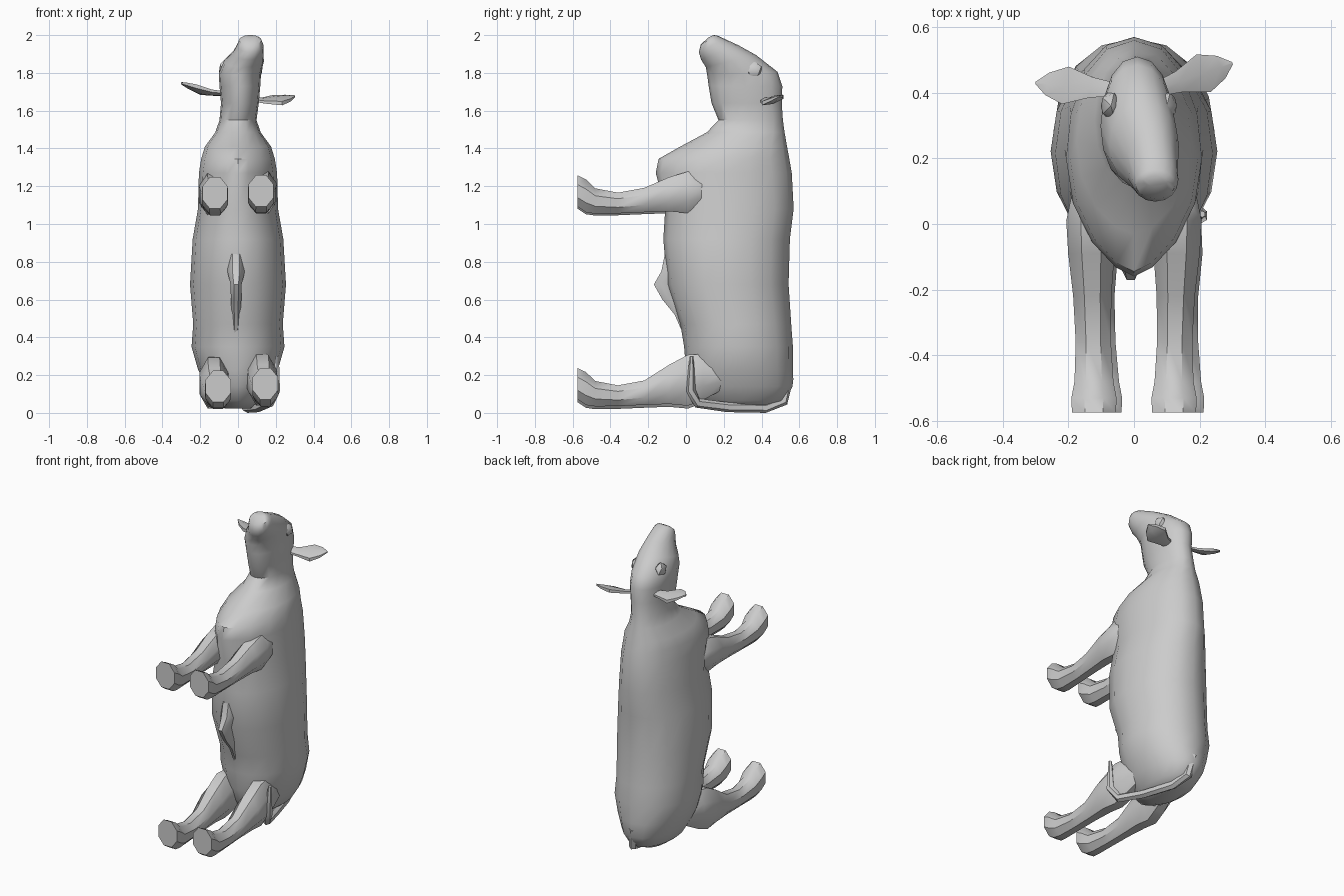
import bpy, bmesh, math
from mathutils import Vector

cube = bpy.data.objects.get("Cube")
if cube:
    bpy.data.objects.remove(cube, do_unlink=True)

grey = bpy.data.materials.new("hide_grey")
grey.use_nodes = True
grey.diffuse_color = (0.6, 0.6, 0.6, 1)
grey.node_tree.nodes["Principled BSDF"].inputs["Base Color"].default_value = grey.diffuse_color


def finish(name, bm):
    bmesh.ops.recalc_face_normals(bm, faces=bm.faces[:])
    mesh = bpy.data.meshes.new(name)
    bm.to_mesh(mesh)
    bm.free()
    mesh.materials.append(grey)
    ob = bpy.data.objects.new(name, mesh)
    bpy.context.collection.objects.link(ob)
    bpy.ops.object.select_all(action='DESELECT')
    ob.select_set(True)
    bpy.context.view_layer.objects.active = ob
    bpy.ops.object.shade_smooth_by_angle(angle=math.radians(42))


def loft(name, rings):
    """Skin a closed tube through rings with equal point counts."""
    bm = bmesh.new()
    loops = [[bm.verts.new(p) for p in ring] for ring in rings]
    n = len(loops[0])
    for a, b in zip(loops, loops[1:]):
        for i in range(n):
            j = (i + 1) % n
            bm.faces.new((a[i], a[j], b[j], b[i]))
    bm.faces.new(loops[0])
    bm.faces.new(loops[-1])
    finish(name, bm)


def oval(c, u, v, n=8):
    """Ring around c with half axes u and v."""
    c, u, v = Vector(c), Vector(u), Vector(v)
    ts = [2 * math.pi * (i + 0.5) / n for i in range(n)]
    return [c + u * math.cos(t) + v * math.sin(t) for t in ts]


def trunk_ring(belly, back, w, n=16):
    """Section from belly (y, z) to back (y, z); the brisket is keeled, the muzzle swings left."""
    f, b = Vector((0, *belly)), Vector((0, *back))
    mid = (f + b) / 2
    keel = 0.95 + 0.45 * math.exp(-((mid.z - 1.3) / 0.13) ** 2)
    swing = 0.01 + 0.055 * min(1, max(0, (mid.z - 1.82) / 0.11))
    pts = []
    for i in range(n):
        t = 2 * math.pi * i / n
        c, s = math.cos(t), math.sin(t)
        p = mid + (b - f) / 2 * s
        p.x = w * math.copysign(abs(c) ** (keel if s < 0 else 0.95), c)
        if mid.z > 1.6:
            p.x += swing
        pts.append(p)
    return pts


# Torso and neck are level sections: z, belly y, back y, half width
torso = [
    (.024, .18, .43, .07), (.065, .07, .52, .125), (.14, .03, .565, .17),
    (.23, .0, .566, .212), (.35, -.01, .566, .246), (.47, -.03, .557, .237),
    (.68, -.10, .543, .254), (.92, -.12, .55, .24), (1.08, -.11, .57, .212),
    (1.27, -.16, .56, .207), (1.345, -.145, .547, .195), (1.41, -.03, .535, .175),
    (1.485, .11, .522, .12), (1.55, .172, .513, .098), (1.64, .135, .507, .1),
    (1.73, .12, .51, .108),
]
# Head sections tilt toward the muzzle: belly y z, back y z, half width
head = [
    (.112, 1.79, .485, 1.805, .112), (.105, 1.83, .37, 1.895, .106),
    (.08, 1.87, .28, 1.945, .08), (.068, 1.91, .20, 1.982, .07),
    (.078, 1.95, .165, 1.998, .06), (.115, 1.985, .145, 2.0, .036),
]
loft("body_and_head",
     [trunk_ring((f, z), (b, z), w) for z, f, b, w in torso]
     + [trunk_ring((fy, fz), (by, bz), w) for fy, fz, by, bz, w in head])

# One limb profile serves all legs: y, low z, high z, from hoof to inside the trunk
limb = [(-.575, .065, .235), (-.53, .035, .213), (-.48, .028, .165), (-.36, .03, .142),
        (-.22, .036, .168), (-.09, .04, .225), (.01, .03, .255), (.09, .06, .24), (.2, .12, .17)]


def leg(name, hip_x, foot_x, base, thigh):
    rings = []
    for y, lo, hi in limb:
        k = min(1, max(0, -y / 0.45))
        hi += thigh * max(0, y + 0.2)
        w = min(0.082, 0.03 + 0.25 * (hi - lo))
        centre = (hip_x * (1 - max(0, y)) + (foot_x - hip_x) * k, y, base + (lo + hi) / 2)
        rings.append(oval(centre, (w, 0, 0), (0, 0, (hi - lo) * 0.53)))
    loft(name, rings)


leg("front_leg_left", .132, .122, 1.025, 0)
leg("front_leg_right", -.132, -.122, 1.015, 0)
leg("hind_leg_left", .13, .145, .005, .24)
leg("hind_leg_right", -.13, -.105, -.01, .24)


# Ears: cupped leaves running from the poll out to a tip
def ear(name, root, tip, wide):
    root, tip, wide = Vector(root), Vector(tip), Vector(wide)
    rings = []
    for k, s in ((0, .35), (.3, .55), (.62, 1), (.85, .6), (1, .06)):
        c = root.lerp(tip, k) - Vector((0, 0, 0.014 * math.sin(math.pi * k)))
        rings.append(oval(c, wide * s, (0, 0, .006 + .015 * s), 6))
    loft(name, rings)


ear("ear_left", (.07, .41, 1.66), (.30, .49, 1.675), (.025, -.066, -.02))
ear("ear_right", (-.06, .41, 1.69), (-.30, .43, 1.745), (.012, .066, -.02))

# Eye bulges sunk under the brow
for name, pos in (("eye_left", (.1, .36, 1.815)), ("eye_right", (-.07, .36, 1.825))):
    bm = bmesh.new()
    bmesh.ops.create_icosphere(bm, subdivisions=1, radius=0.046)
    for v in bm.verts:
        v.co.x *= 0.75
        v.co += Vector(pos)
    finish(name, bm)

# Belly ridge: z, front y and half width, sunk into the trunk
ridge = [(.36, .01, .02), (.52, -.06, .025), (.60, -.125, .03),
         (.68, -.17, .032), (.75, -.13, .05), (.84, -.112, .05)]
loft("belly_ridge", [oval((-.01, y + .06, z), (w, 0, 0), (0, .065, 0)) for z, y, w in ridge])

# Tail wrapped under the rump and up the left thigh
path = [Vector(p) for p in ((0, .545, .19), (.02, .515, .06), (.05, .42, .026), (.11, .22, .03),
                            (.165, .06, .052), (.2, .025, .12), (.208, .03, .30))]
rings = []
for i, p in enumerate(path):
    t = (path[min(i + 1, len(path) - 1)] - path[max(i - 1, 0)]).normalized()
    u = Vector((1, 0, 0))
    u = (u - t * u.dot(t)).normalized()
    r = .01 if i == len(path) - 1 else .026
    rings.append(oval(p, u * r, t.cross(u) * r, 6))
loft("tail", rings)
